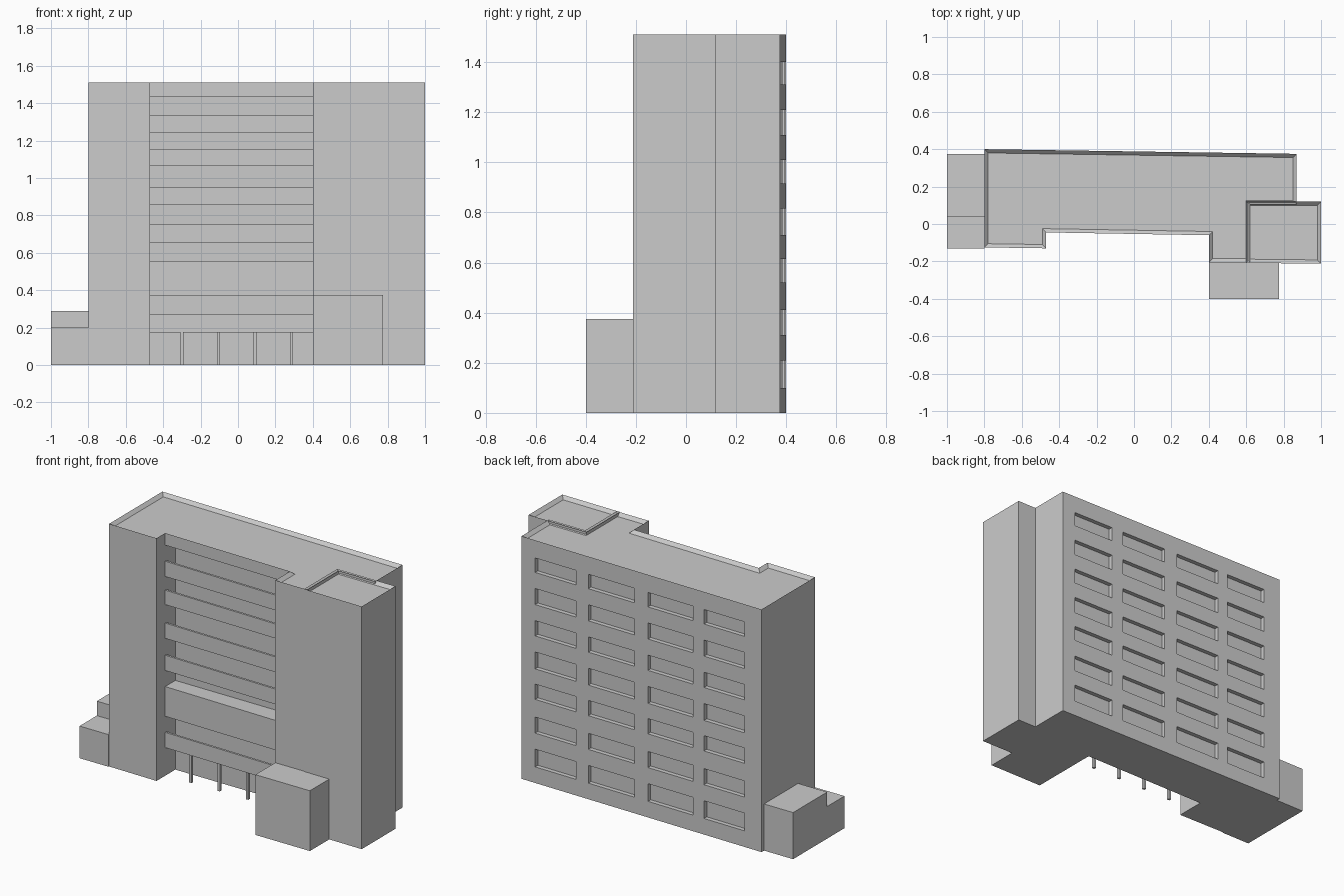
import bpy, bmesh

if "Cube" in bpy.data.objects:
    bpy.data.objects.remove(bpy.data.objects["Cube"])


def make_object(name, bm):
    bmesh.ops.recalc_face_normals(bm, faces=bm.faces)
    mesh = bpy.data.meshes.new(name)
    bm.to_mesh(mesh)
    bm.free()
    obj = bpy.data.objects.new(name, mesh)
    bpy.context.collection.objects.link(obj)
    return obj


def bridge(bm, ring_a, ring_b):
    """Closed solid between two matching rings of points; returns the second cap."""
    a = [bm.verts.new(p) for p in ring_a]
    b = [bm.verts.new(p) for p in ring_b]
    bm.faces.new(a[::-1])
    cap = bm.faces.new(b)
    for i in range(len(a)):
        j = (i + 1) % len(a)
        bm.faces.new((a[i], a[j], b[j], b[i]))
    return cap


def prism(name, outline, height, parapet=0.0):
    """Upright extrusion of a plan outline, optionally with a sunken roof."""
    bm = bmesh.new()
    top = bridge(bm, [(x, y, 0) for x, y in outline],
                 [(x, y, height) for x, y in outline])
    if parapet:
        bmesh.ops.recalc_face_normals(bm, faces=bm.faces)
        bmesh.ops.inset_region(bm, faces=[top], thickness=0.02,
                               use_even_offset=True, use_boundary=True)
        bmesh.ops.translate(bm, verts=top.verts, vec=(0, 0, -parapet))
    return make_object(name, bm)


def box(name, x0, x1, y0, y1, height):
    return prism(name, [(x0, y0), (x1, y0), (x1, y1), (x0, y1)], height)


def subtract(target, cutter):
    cutter.hide_render = True
    mod = target.modifiers.new("cut", 'BOOLEAN')
    mod.object = cutter
    mod.operation = 'DIFFERENCE'
    mod.solver = 'EXACT'
    bpy.context.view_layer.objects.active = target
    bpy.ops.object.modifier_apply(modifier=mod.name)
    bpy.data.objects.remove(cutter)


H = 1.51

# Main slab with front wings, and the stair tower on the right
body = prism("main_block", [
    (-0.80, -0.125), (-0.47, -0.13), (-0.47, -0.045), (0.40, -0.06),
    (0.40, -0.205), (0.62, -0.205), (0.62, 0.105), (0.87, 0.105),
    (0.87, 0.375), (-0.80, 0.40)], H, 0.02)
prism("stair_tower", [(0.60, -0.208), (1.0, -0.212), (1.0, 0.12), (0.60, 0.12)], H, 0.02)

# Rear windows: 7 rows of 4 shallow recesses following the slanted wall
bm = bmesh.new()
columns = [(-0.68, -0.40), (-0.325, -0.01), (0.085, 0.405), (0.49, 0.775)]
rows = [(0.10, 0.21), (0.31, 0.41), (0.52, 0.615), (0.71, 0.815),
        (0.915, 1.01), (1.11, 1.21), (1.31, 1.40)]


def window_ring(x, z0, z1):
    y = 0.40 - 0.025 * (x + 0.80) / 1.67 - 0.027
    return [(x, y, z0), (x, 0.5, z0), (x, 0.5, z1), (x, y, z1)]


for z0, z1 in rows:
    for x0, x1 in columns:
        bridge(bm, window_ring(x0, z0, z1), window_ring(x1, z0, z1))
subtract(body, make_object("window_cutter", bm))

# Front loggias: openings between bands, most with a balcony pocket behind the parapet
bm = bmesh.new()
wall_y = 0.055
openings = [(-0.1, 0.175, 0), (0.27, 0.37, 1), (0.555, 0.655, 0), (0.75, 0.855, 1),
            (0.95, 1.065, 1), (1.155, 1.24, 1), (1.335, 1.435, 1)]
for z0, z1, pocket in openings:
    floor = z0 - 0.075
    profile = [(-0.10, z1), (-0.10, z0)]
    if pocket:
        profile += [(-0.032, z0), (-0.032, floor), (wall_y, floor)]
    else:
        profile += [(wall_y, z0)]
    profile += [(wall_y, z1)]
    right = [(0.40, y - 0.015 if y == -0.032 else y, z) for y, z in profile]
    bridge(bm, [(-0.47, y, z) for y, z in profile], right)
subtract(body, make_object("loggia_cutter", bm))

# Ground floor columns under the first balcony
for i in range(4):
    x = -0.30 + 0.195 * i
    box(f"column_{i + 1}", x - 0.008, x + 0.008, -0.04, -0.024, 0.18)

# Entrance block and low stepped annex
box("entrance_block", 0.40, 0.775, -0.40, -0.20, 0.375)
box("annex_front", -1.0, -0.80, -0.13, 0.04, 0.20)
box("annex_rear", -1.0, -0.80, 0.04, 0.375, 0.29)
